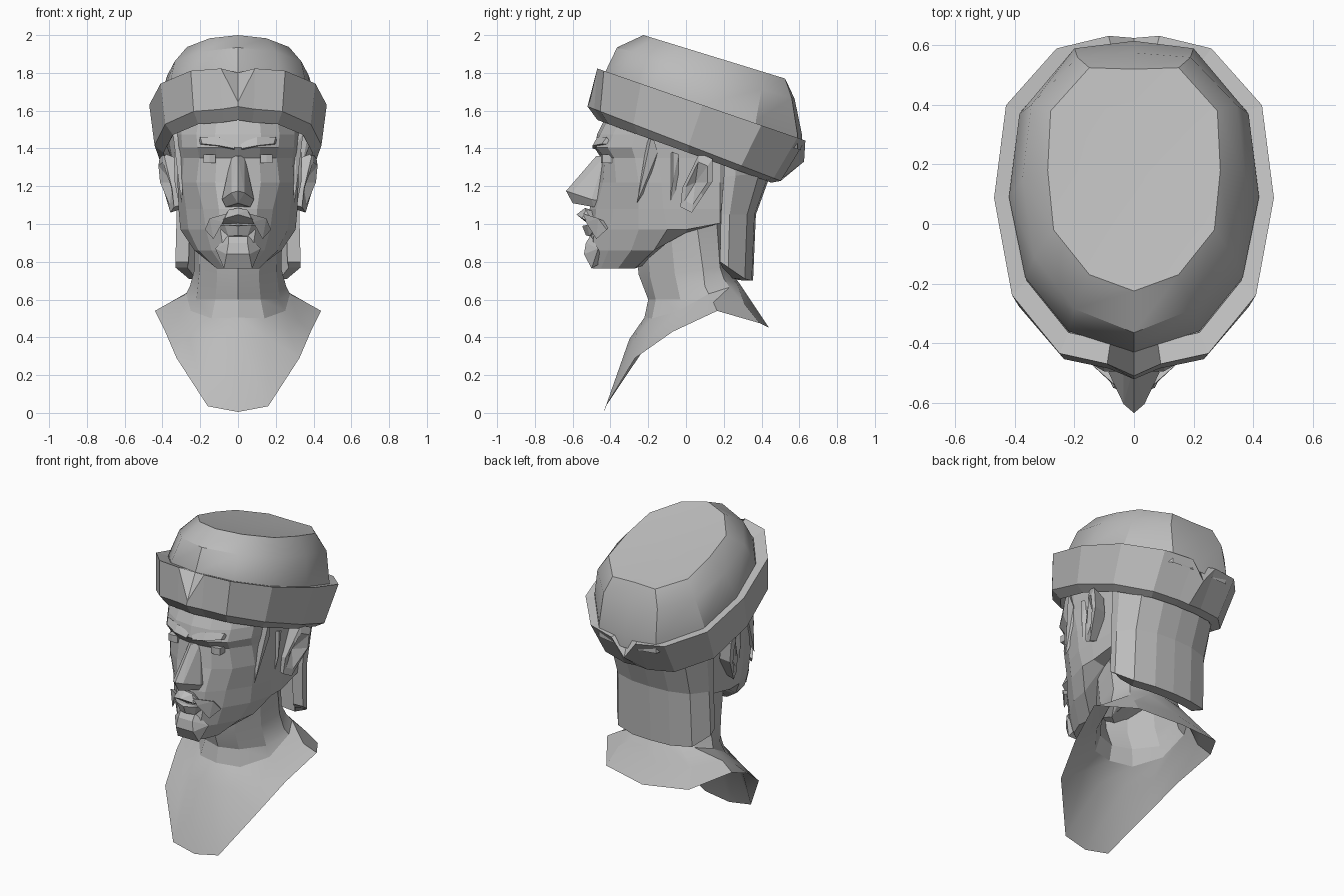
import bpy, bmesh, math
from mathutils import Vector

if "Cube" in bpy.data.objects:
    bpy.data.objects.remove(bpy.data.objects["Cube"])

grey = bpy.data.materials.new("plain_grey")
grey.diffuse_color = (0.5, 0.5, 0.5, 1)
grey.use_nodes = True
grey.node_tree.nodes["Principled BSDF"].inputs["Base Color"].default_value = grey.diffuse_color


def finish(name, bm, smooth=None):
    bmesh.ops.remove_doubles(bm, verts=bm.verts, dist=0.0005)
    bmesh.ops.recalc_face_normals(bm, faces=bm.faces)
    me = bpy.data.meshes.new(name)
    bm.to_mesh(me)
    bm.free()
    ob = bpy.data.objects.new(name, me)
    bpy.context.collection.objects.link(ob)
    me.materials.append(grey)
    if smooth:
        bpy.ops.object.select_all(action='DESELECT')
        ob.select_set(True)
        bpy.context.view_layer.objects.active = ob
        bpy.ops.object.shade_smooth_by_angle(angle=math.radians(smooth))
    return ob


def full(half):
    """Close a half outline (front centre to back centre) by mirroring in x."""
    return list(half) + [(-x, y, z) for x, y, z in reversed(half[1:-1])]


def loft(name, rings, first=None, last=None, closed=True, smooth=None):
    """Skin rings of equal length; first/last are optional cap centre points."""
    bm = bmesh.new()
    rows = [[bm.verts.new(p) for p in r] for r in rings]
    n = len(rows[0])
    span = range(n if closed else n - 1)
    for a, b in zip(rows, rows[1:]):
        for i in span:
            j = (i + 1) % n
            bm.faces.new((a[i], a[j], b[j], b[i]))
    for centre, row in ((first, rows[0]), (last, rows[-1])):
        if centre:
            c = bm.verts.new(centre)
            for i in span:
                bm.faces.new((row[i], row[(i + 1) % n], c))
    return finish(name, bm, smooth)


def hull(name, pts, mirror=True):
    """Convex faceted block around the points, mirrored across x."""
    bm = bmesh.new()
    for p in sorted(set(pts) | ({(-x, y, z) for x, y, z in pts} if mirror else set())):
        bm.verts.new(p)
    res = bmesh.ops.convex_hull(bm, input=bm.verts)
    bmesh.ops.delete(bm, geom=[g for g in res["geom_interior"] if isinstance(g, bmesh.types.BMVert)], context='VERTS')
    return finish(name, bm)


def tilt(plan, z0, y0, slope):
    return [(x, y, z0 - slope * (y - y0)) for x, y in plan]


# Cap crown: tilted rings and a slightly dished top
top = [(0, -.225), (.15, -.17), (.27, -.02), (.29, .18), (.28, .38), (.15, .525), (0, .52)]
mid = [(0, -.365), (.2, -.285), (.335, -.11), (.375, .15), (.345, .4), (.19, .56), (0, .575)]
low = [(0, -.43), (.22, -.36), (.365, -.18), (.42, .09), (.385, .37), (.2, .59), (0, .615)]
loft("cap_crown", [full(tilt(low, 1.72, -.43, .317)), full(tilt(low, 1.80, -.43, .317)),
                   full(tilt(mid, 1.935, -.365, .29)), full(tilt(top, 2.0, -.225, .307))],
     last=(0, .16, 1.865), smooth=32)

# Cap band: tilted turn-up with a V fold at front and back
band = [(0, -.505), (.09, -.465), (.25, -.43), (.41, -.235), (.47, .09), (.43, .4), (.26, .59), (.085, .632), (0, .625)]


def band_ring(sx, yf, yb, z0, slope, notch=0.0):
    ring = tilt([(x * sx, yf + (y + .47) / 1.1 * (yb - yf)) for x, y in band], z0, yf, slope)
    for i, k in ((0, 1), (-1, .6)):
        ring[i] = (0, ring[i][1], ring[i][2] - notch * k)
    return full(ring)


inner = band_ring(.88, -.40, .585, 1.79, .346, 0)
loft("cap_band", [inner, band_ring(1, -.475, .63, 1.825, .346, .19), band_ring(.94, -.49, .5, 1.61, .385),
                  band_ring(.84, -.44, .45, 1.54, .36), band_ring(.8, -.39, .42, 1.56, .36), inner])


# Head: lofted sections whose rear follows the jaw line
def jaw(y):
    pts = [(-.6, .755), (-.27, .757), (-.17, .80), (-.02, .945), (.1, 1.0), (.5, 1.02)]
    for (a, za), (b, zb) in zip(pts, pts[1:]):
        if y <= b:
            return za + (zb - za) * (y - a) / (b - a)
    return 1.02


# z, front y, mid y, cheek x, cheek y, side x, side y, back y
sections = [(1.62, -.40, -.38, .20, -.32, .32, -.10, .36), (1.475, -.47, -.455, .22, -.385, .33, -.15, .38),
            (1.405, -.485, -.475, .215, -.415, .325, -.16, .38), (1.35, -.45, -.43, .205, -.38, .32, -.16, .37),
            (1.22, -.475, -.44, .22, -.37, .32, -.13, .33), (1.08, -.51, -.475, .185, -.385, .315, -.12, .30),
            (.97, -.505, -.485, .17, -.40, .305, -.10, .25), (.86, -.52, -.495, .14, -.41, .23, -.17, .22),
            (.765, -.495, -.48, .075, -.45, .10, -.27, .20)]
rings = []
for z, yf, ym, xc, yc, xs, ys, yb in sections:
    half = [(0, yf), (xc * .55, ym), (xc, yc), ((xc + xs) / 2 + .025, (yc + ys) / 2), (xs, ys),
            (xs, .0), (xs * .96, .18), (xs * .6, yb), (0, yb)]
    rings.append(full([(x, y, max(z, jaw(y))) for x, y in half]))
loft("head", rings, first=(0, 0, 1.66), last=(0, -.2, .79))

# Facial features
hull("nose", [(0, -.475, 1.36), (.035, -.43, 1.36), (0, -.635, 1.175), (.035, -.605, 1.165), (.085, -.50, 1.13),
              (0, -.60, 1.11), (.065, -.49, 1.09), (.08, -.44, 1.12), (0, -.44, 1.09)])
hull("moustache_middle", [(0, -.535, 1.085), (.05, -.53, 1.075), (0, -.58, 1.05), (.07, -.55, 1.03),
                          (0, -.53, 1.01), (.10, -.49, 1.0), (0, -.42, 1.05)])
hull("lower_lip", [(0, -.55, .99), (.07, -.525, .995), (.11, -.475, .99), (0, -.53, .94), (.05, -.51, .935), (0, -.44, .97)])
hull("chin_tuft", [(.05, -.53, .90), (.05, -.505, .94), (.06, -.54, .84), (.075, -.50, .765), (.12, -.465, .87),
                   (.06, -.44, .80)])
for s, side in ((1, "right"), (-1, "left")):
    def put(name, pts):
        hull(side + "_" + name, [(s * x, y, z) for x, y, z in pts], mirror=False)
    put("brow", [(.01, -.475, 1.43), (.02, -.495, 1.40), (.10, -.495, 1.415), (.19, -.445, 1.425), (.20, -.42, 1.46),
                 (.10, -.47, 1.46), (.21, -.39, 1.42), (.02, -.45, 1.385), (.1, -.43, 1.40)])
    put("eye", [(.15 + a * .032, -.45 + abs(a) * .008 + b, 1.345 + c * .022) for a in (-1, 0, 1)
                for b in (0, .06) for c in (-1, 1)])
    put("moustache_tail", [(.06, -.545, 1.055), (.08, -.53, 1.01), (.15, -.465, 1.03), (.12, -.49, .985),
                           (.175, -.42, .97), (.13, -.475, .92), (.12, -.40, 1.0)])
    put("sideburn", [(.30, -.09, 1.37), (.34, -.07, 1.38), (.335, -.04, 1.37), (.335, -.07, 1.22),
                     (.31, -.085, 1.09), (.30, -.04, 1.12)])
    put("temple_hair", [(.345, -.18, 1.48), (.33, -.15, 1.38), (.30, -.26, 1.11), (.31, -.21, 1.42),
                        (.29, -.2, 1.2), (.27, -.2, 1.48)])

    # Ear: leaning outline with a raised rim and sunken centre
    outline = [(-.02, 1.19), (.03, 1.29), (.07, 1.375), (.14, 1.345), (.14, 1.225), (.09, 1.15), (.03, 1.06), (-.03, 1.09)]

    def ear_ring(k, off):
        return [(s * (.345 + off + .35 * (y + .02) + .07 * (z - 1.2)),
                 .05 + (y - .05) * k, 1.21 + (z - 1.21) * k) for y, z in outline]
    loft(side + "_ear", [ear_ring(.8, -.08), ear_ring(1, .005), ear_ring(.72, .01)], last=(s * .345, .05, 1.22))

# Hair hanging behind the ears: front z, back z, width, front y, back y
hair_rows = [(1.42, 1.42, 1.03, .2, .46), (1.25, 1.27, 1.03, .2, .45),
             (1.05, 1.05, 1.0, .185, .37), (.80, .70, 1.02, .18, .355)]
strips = []
for zf, zb, sx, yf, yb in hair_rows:
    half = []
    for x, t in ((.325, 0), (.325, .25), (.255, .75), (.13, .96), (0, 1)):
        half.append((x * sx, yf + t * (yb - yf), zf + (zb - zf) * min(1, t * 1.2)))
    strips.append(half + [(-x, y, z) for x, y, z in reversed(half[:-1])])
hair = loft("back_hair", strips, closed=False)
solid = hair.modifiers.new("thickness", 'SOLIDIFY')
solid.thickness = .07
solid.offset = -1
# Solidify needs the strip facing outward
bm = bmesh.new()
bm.from_mesh(hair.data)
if sum((f.normal.dot(f.calc_center_median() - Vector((0, .1, 1.1))) for f in bm.faces)) < 0:
    bmesh.ops.reverse_faces(bm, faces=bm.faces)
bm.to_mesh(hair.data)
bm.free()

# Neck flowing into an open chest shell
neck_top = [(0, -.26, .82), (.12, -.2, .85), (.21, -.08, .95), (.235, .05, 1.05), (.19, .16, 1.05), (.1, .2, 1.05), (0, .21, 1.05)]
neck_mid = [(0, -.25, .73), (.11, -.19, .72), (.205, -.06, .74), (.23, .09, .76), (.18, .18, .77), (.1, .21, .78), (0, .22, .78)]
neck_low = [(0, -.2, .60), (.12, -.16, .60), (.22, -.03, .60), (.255, .1, .67), (.2, .2, .71), (.1, .23, .73), (0, .24, .74)]
base = [(0, -.22, .505), (.14, -.18, .50), (.25, -.04, .54), (.275, .12, .63), (.22, .23, .665), (.12, .27, .685), (0, .28, .69)]
chest = [(0, -.3, .39), (.15, -.27, .40), (.27, -.16, .43), (.32, -.03, .49), (.36, .145, .585), (.26, .31, .575), (0, .36, .57)]
rim = [(0, -.435, .005), (.16, -.425, .035), (.325, -.27, .29), (.385, -.07, .43), (.44, .165, .54), (.29, .39, .475), (0, .44, .45)]
loft("neck_and_chest", [full(r) for r in (neck_top, neck_mid, neck_low, base, chest, rim)], smooth=22)
